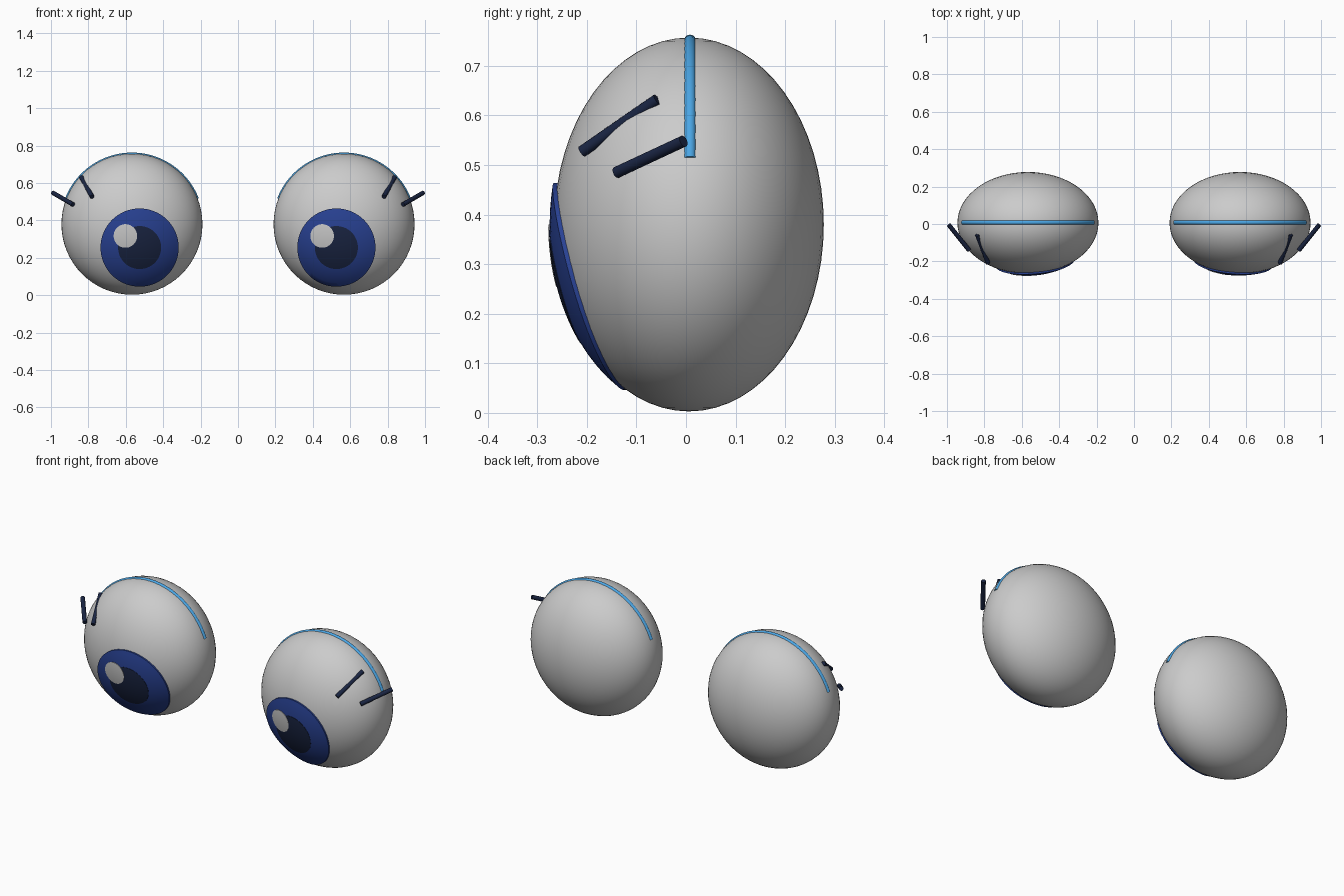
import bpy, bmesh
from math import sin, cos, pi, sqrt, radians
from mathutils import Vector

if "Cube" in bpy.data.objects:
    bpy.data.objects.remove(bpy.data.objects["Cube"])

EX, EY, EZ = 0.567, 0.006, 0.38      # eyeball centre
RX, RY = 0.377, 0.272                # eyeball radii (x and z, y)


def material(name, rgb):
    m = bpy.data.materials.new(name)
    m.diffuse_color = (*rgb, 1)
    m.use_nodes = True
    m.node_tree.nodes["Principled BSDF"].inputs["Base Color"].default_value = m.diffuse_color
    return m


NAVY = material("iris_blue", (0.022, 0.055, 0.30))
DARK = material("dark_navy", (0.010, 0.018, 0.055))
SKY = material("sky_blue", (0.07, 0.38, 0.78))


def finish(obj, name, mat=None):
    obj.name = name
    if mat:
        obj.data.materials.append(mat)
    for p in obj.data.polygons:
        p.use_smooth = True
    bpy.ops.object.select_all(action='DESELECT')
    obj.select_set(True)
    bpy.context.view_layer.objects.active = obj
    bpy.ops.object.shade_smooth_by_angle(angle=radians(40))


def surface_disc(name, eye_x, x, z, r, lift, mat, rings=10, n=64):
    """Round disc draped over the front of an eyeball, with a rim sunk into it."""
    def point(rad, a, up):
        px, pz = x + rad * cos(a), z + rad * sin(a)
        k = ((px - eye_x) ** 2 + (pz - EZ) ** 2) / (RX + 0.4 * up) ** 2
        return Vector((px, EY - (RY + up) * sqrt(max(0, 1 - k)), pz))
    bm = bmesh.new()
    centre = bm.verts.new(point(0, 0, lift))
    loops = [[bm.verts.new(point(r * i / rings, 2 * pi * j / n, lift)) for j in range(n)]
             for i in range(1, rings + 1)]
    loops.append([bm.verts.new(point(r, 2 * pi * j / n, -0.002)) for j in range(n)])
    for j in range(n):
        k = (j + 1) % n
        bm.faces.new((centre, loops[0][j], loops[0][k]))
        for a, b in zip(loops, loops[1:]):
            bm.faces.new((a[j], b[j], b[k], a[k]))
    me = bpy.data.meshes.new(name)
    bm.to_mesh(me)
    bm.free()
    obj = bpy.data.objects.new(name, me)
    bpy.context.collection.objects.link(obj)
    finish(obj, name, mat)


def tube(name, points, radius, mat):
    """Round capped tube along a list of points."""
    cu = bpy.data.curves.new(name, 'CURVE')
    cu.dimensions = '3D'
    cu.bevel_depth = radius
    cu.bevel_resolution = 4
    cu.use_fill_caps = True
    sp = cu.splines.new('POLY')
    sp.points.add(len(points) - 1)
    for p, co in zip(sp.points, points):
        p.co = (*co, 1)
    obj = bpy.data.objects.new(name, cu)
    bpy.context.collection.objects.link(obj)
    bpy.ops.object.select_all(action='DESELECT')
    obj.select_set(True)
    bpy.context.view_layer.objects.active = obj
    bpy.ops.object.convert(target='MESH')
    finish(bpy.context.object, name, mat)


for side, s in (("left", -1), ("right", 1)):
    cx = s * EX
    # eyeball
    bpy.ops.mesh.primitive_uv_sphere_add(segments=64, ring_count=32, radius=1,
                                         location=(cx, EY, EZ))
    ball = bpy.context.object
    ball.scale = (RX, RY, RX)
    bpy.ops.object.transform_apply(location=False, rotation=False, scale=True)
    finish(ball, side + "_eyeball")

    # iris, pupil and highlight; the highlight sits to the same side on both eyes
    ix = s * 0.526
    surface_disc(side + "_iris", cx, ix, 0.255, 0.209, 0.009, NAVY)
    surface_disc(side + "_pupil", cx, ix, 0.255, 0.115, 0.0105, DARK)
    surface_disc(side + "_highlight", cx, ix - 0.076, 0.317, 0.063, 0.012, None)

    # eyelid line over the top
    arc = [(cx + 0.371 * cos(radians(a)), EY + 0.002, EZ + 0.371 * sin(radians(a)))
           for a in range(21, 160, 3)]
    tube(side + "_eyelid_line", arc, 0.012, SKY)

    # lashes
    tube(side + "_outer_lash", [(s * 0.99, -0.005, 0.548), (s * 0.882, -0.140, 0.485)], 0.012, DARK)
    tube(side + "_inner_lash", [(s * 0.838, -0.058, 0.632), (s * 0.780, -0.210, 0.527)], 0.012, DARK)
